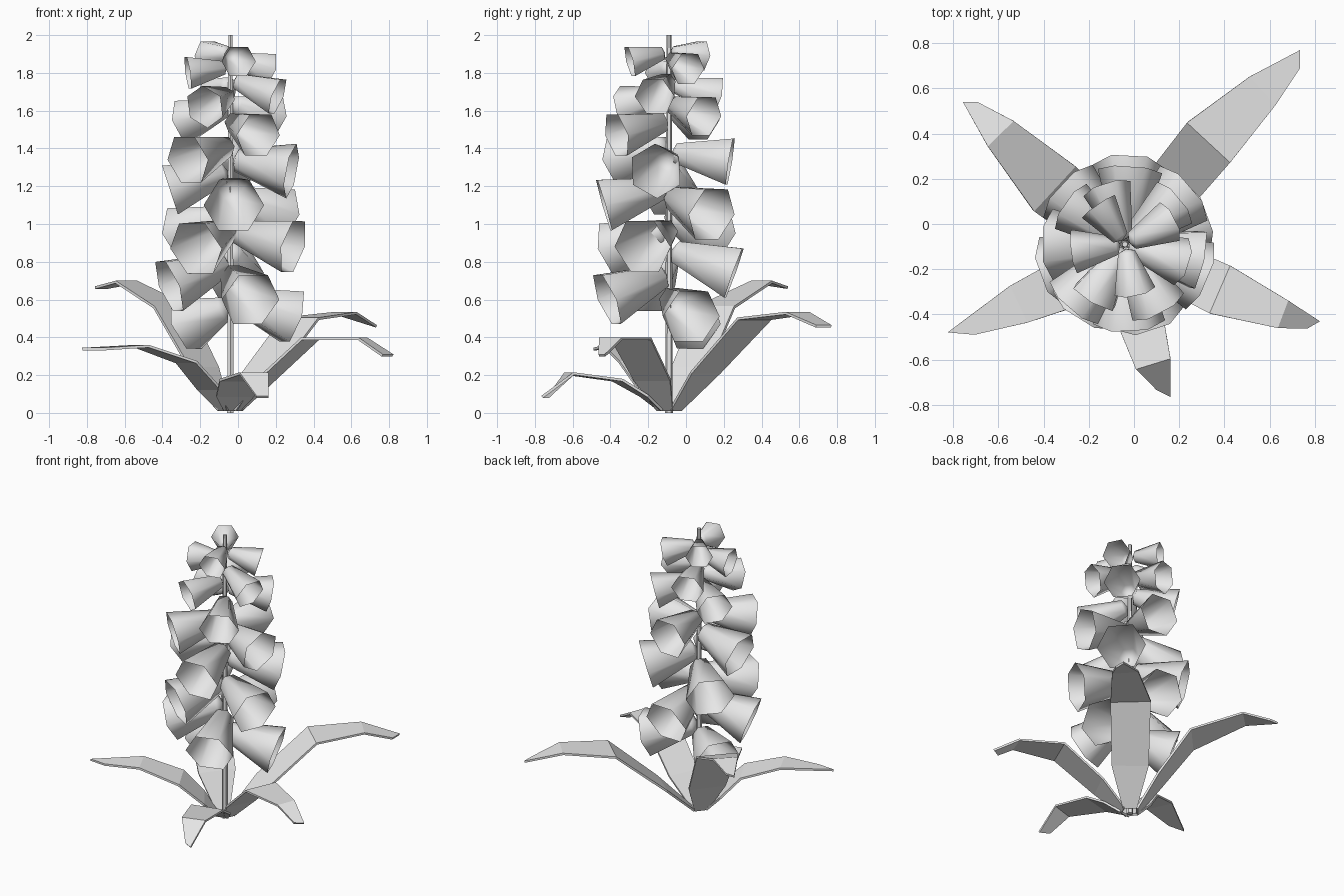
import bpy, bmesh, math
from mathutils import Vector, Matrix

cube = bpy.data.objects.get("Cube")
if cube:
    bpy.data.objects.remove(cube, do_unlink=True)

grey = bpy.data.materials.new("light_grey")
grey.use_nodes = True
colour = (0.8, 0.8, 0.8, 1)
grey.diffuse_color = colour
grey.node_tree.nodes["Principled BSDF"].inputs["Base Color"].default_value = colour

STEM = Vector((-0.04, -0.09, 0))


def add_object(name, bm):
    mesh = bpy.data.meshes.new(name)
    bm.to_mesh(mesh)
    bm.free()
    mesh.materials.append(grey)
    obj = bpy.data.objects.new(name, mesh)
    bpy.context.collection.objects.link(obj)
    return obj


# Stem: a thin six-sided rod
bm = bmesh.new()
bmesh.ops.create_cone(bm, cap_ends=True, segments=6, radius1=0.02, radius2=0.013,
                      depth=2, matrix=Matrix.Translation(STEM + Vector((0, 0, 1))))
add_object("stem", bm)


# Bell flower: open six-sided funnel with a blunt tip, pointing outward and drooping
def make_bell(number, azimuth, z, droop, reach=None, roll=0):
    radius = 0.16 - max(0, z - 1.15) * 0.096
    if reach is None:
        reach = 0.345 - max(0, z - 1.35) * 0.26
    a, t = math.radians(azimuth), math.radians(droop)
    out = Vector((math.cos(a), math.sin(a), 0))
    side = Vector((-math.sin(a), math.cos(a), 0))
    axis = out * math.cos(t) - Vector((0, 0, math.sin(t)))
    up = axis.cross(side)
    mouth = STEM + out * reach + Vector((0, 0, z))
    base = mouth - axis * (reach - 0.035) / math.cos(t)
    bm = bmesh.new()
    tip = bm.verts.new(base - axis * radius * 0.15)
    rings = []
    for centre, r in ((base, radius * 0.42), (mouth, radius)):
        ring = []
        for k in range(6):
            b = math.tau * k / 6 + math.radians(roll)
            ring.append(bm.verts.new(centre + (side * math.cos(b) + up * math.sin(b)) * r))
        rings.append(ring)
    inner, outer = rings
    for k in range(6):
        j = (k + 1) % 6
        bm.faces.new((inner[k], inner[j], outer[j], outer[k]))
        bm.faces.new((tip, inner[j], inner[k]))
    bm.normal_update()
    if tip.normal.dot(axis) > 0:
        bmesh.ops.reverse_faces(bm, faces=bm.faces)
    for face in bm.faces:
        face.smooth = True
    add_object(f"bell_{number}", bm)


# Bells spiralling up the stem: azimuth, mouth height, droop, optional reach and roll
bells = [
    (150, 0.47, 20, 0.27), (20, 0.51, 17), (-72, 0.60, 22), (200, 0.67, 21),
    (87, 0.74, 20), (-23, 0.88, 14, 0.36), (-122, 0.87, 17), (137, 0.95, 16),
    (41, 1.05, 16), (-87, 1.10, 16), (180, 1.18, 18, 0.32), (86, 1.33, 9, 0.325),
    (-12, 1.28, 11, 0.33, 30), (-131, 1.34, 13), (145, 1.55, 14), (40, 1.57, 14),
    (-62, 1.47, 14), (-120, 1.62, 14, 0.27, 30), (-17, 1.675, 20), (108, 1.68, 14),
    (188, 1.80, 8), (-78, 1.86, 14), (27, 1.82, 16), (125, 1.89, 6),
]
for i, bell in enumerate(bells, 1):
    make_bell(i, *bell)


# Leaf: folded strip along a centre line of (x, y, z, width), with a slanted tip edge
def make_leaf(name, bend, second, tip, tip_angle):
    direction = (Vector(bend[:2]) - STEM.xy).normalized()
    root = (STEM.x + direction.x * 0.04, STEM.y + direction.y * 0.04, 0.02, 0.09)
    low = [r + (b - r) * 0.38 for r, b in zip(root, bend)]
    low[2] += 0.015
    low[3] = bend[3] * 0.92
    points = [root, low, bend, second, tip]
    bm = bmesh.new()
    rows = []
    for k, p in enumerate(points):
        before, after = points[max(k - 1, 0)], points[min(k + 1, len(points) - 1)]
        along = (Vector(after[:2]) - Vector(before[:2])).normalized()
        side = Vector((-along.y, along.x, 0))
        if p is tip:
            angle = math.radians(tip_angle)
            slant = Vector((math.cos(angle), math.sin(angle), 0))
            side = slant if slant.dot(side) > 0 else -slant
        centre = Vector(p[:3])
        half = side * p[3] / 2
        rows.append((bm.verts.new(centre + half), bm.verts.new(centre - half)))
    for lower, upper in zip(rows, rows[1:]):
        bm.faces.new((lower[0], lower[1], upper[1], upper[0]))
    obj = add_object(name, bm)
    thick = obj.modifiers.new("thickness", "SOLIDIFY")
    thick.thickness = 0.014


make_leaf("leaf_back_left", (0.33, 0.36, 0.505, 0.26), (0.57, 0.59, 0.535, 0.17), (0.735, 0.73, 0.465, 0.08), 90)
make_leaf("leaf_back_right", (-0.35, 0.155, 0.565, 0.27), (-0.59, 0.40, 0.70, 0.16), (-0.725, 0.54, 0.67, 0.065), 0)
make_leaf("leaf_front_right", (-0.27, -0.25, 0.275, 0.23), (-0.51, -0.355, 0.36, 0.18), (-0.765, -0.485, 0.345, 0.12), -5)
make_leaf("leaf_front_left", (0.38, -0.29, 0.40, 0.23), (0.66, -0.40, 0.40, 0.13), (0.795, -0.447, 0.31, 0.065), 30)
make_leaf("leaf_front", (0.01, -0.36, 0.18, 0.22), (0.085, -0.62, 0.215, 0.16), (0.13, -0.75, 0.09, 0.07), -27)
